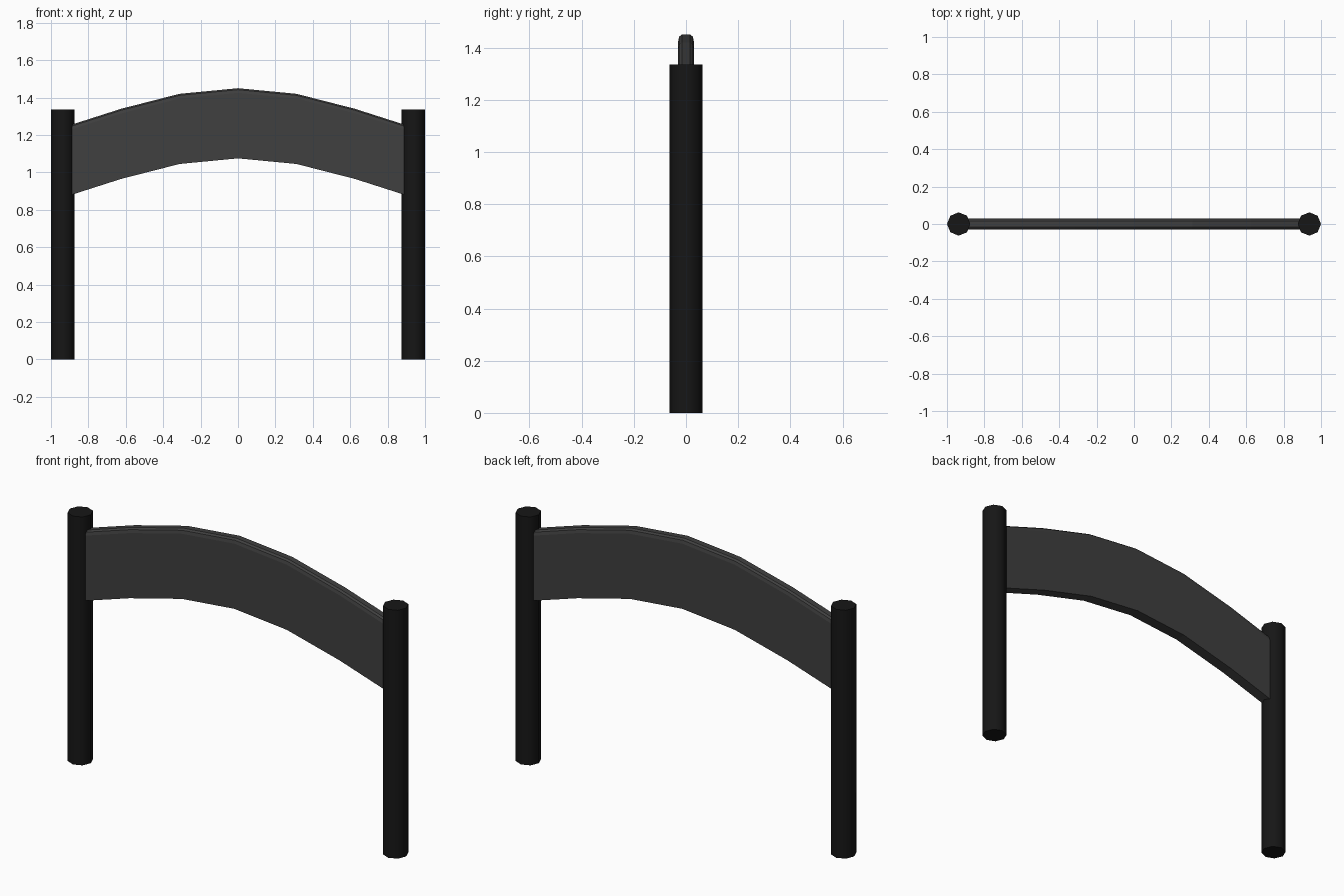
import bpy, bmesh, math

if "Cube" in bpy.data.objects:
    bpy.data.objects.remove(bpy.data.objects["Cube"])

def material(name, v):
    m = bpy.data.materials.new(name)
    m.diffuse_color = (v, v, v, 1)
    m.use_nodes = True
    m.node_tree.nodes["Principled BSDF"].inputs["Base Color"].default_value = m.diffuse_color
    return m

post_mat = material("post_black", 0.008)
panel_mat = material("panel_grey", 0.05)

# Two eight-sided posts
R, H, X = 0.0625, 1.335, 0.9375
for side, name in ((-1, "left_post"), (1, "right_post")):
    bpy.ops.mesh.primitive_cylinder_add(vertices=8, radius=R, depth=H,
                                        location=(side * X, 0, H / 2))
    post = bpy.context.object
    post.name = name
    post.data.materials.append(post_mat)
    bpy.ops.object.shade_smooth_by_angle(angle=math.radians(50))

# Arched panel: cross-section with rounded top edges, swept along the arch
half = [(0, 1.45), (0.3125, 1.42), (0.625, 1.34), (X, 1.24)]
arch = [(-x, z) for x, z in half[:0:-1]] + half
T, DEPTH = 0.03, 0.375
section = [(-T, -DEPTH), (T, -DEPTH), (T, -0.025), (0.026, -0.008), (0.016, 0),
           (-0.016, 0), (-0.026, -0.008), (-T, -0.025)]
bm = bmesh.new()
rings = [[bm.verts.new((x, y, z + dz)) for y, dz in section] for x, z in arch]
n = len(section)
for a, b in zip(rings, rings[1:]):
    for i in range(n):
        j = (i + 1) % n
        bm.faces.new((a[i], a[j], b[j], b[i]))
bm.faces.new(rings[0])
bm.faces.new(rings[-1])
bmesh.ops.recalc_face_normals(bm, faces=bm.faces)
mesh = bpy.data.meshes.new("arched_panel")
bm.to_mesh(mesh)
bm.free()
panel = bpy.data.objects.new("arched_panel", mesh)
mesh.materials.append(panel_mat)
bpy.context.collection.objects.link(panel)
